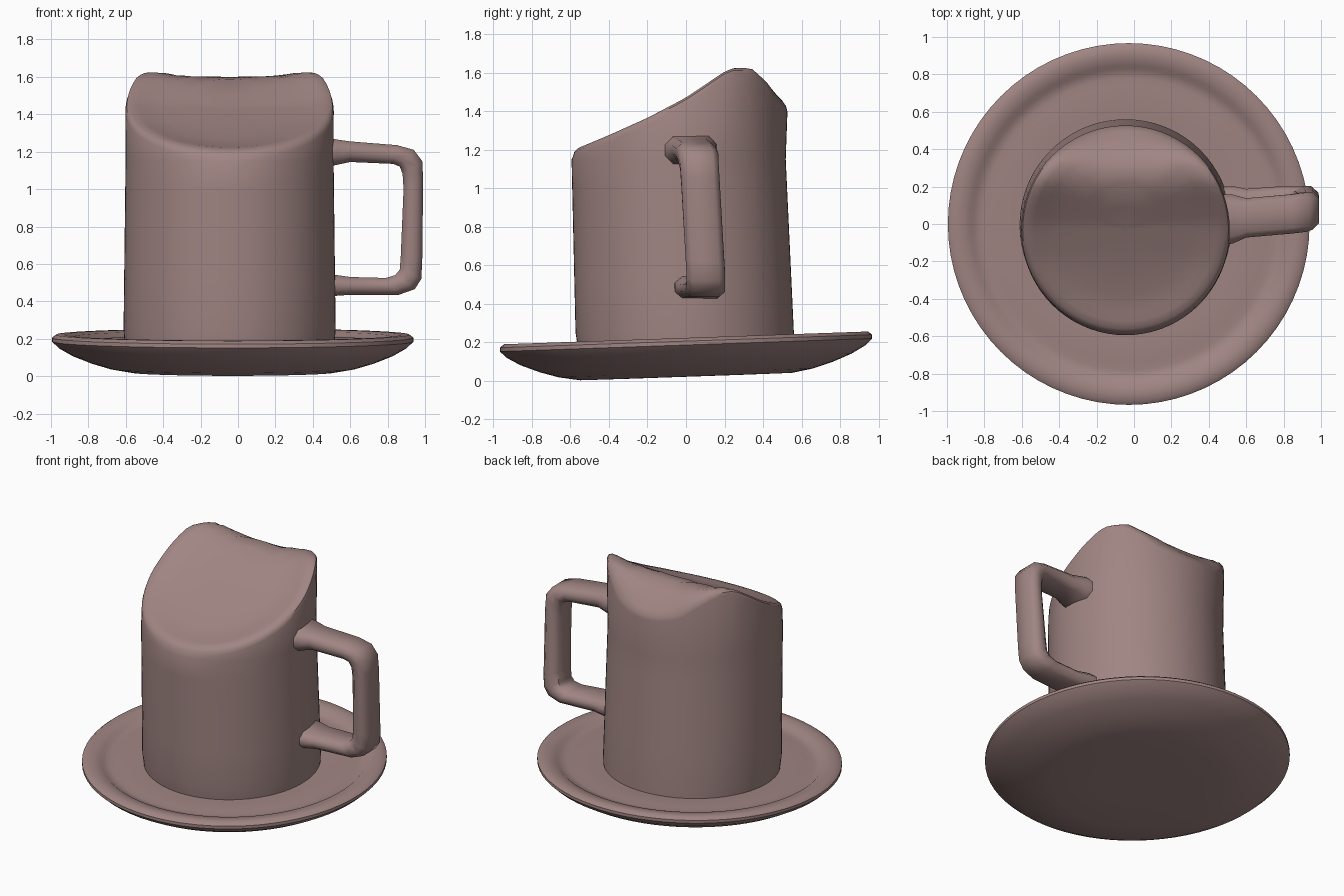
import bpy, bmesh, math

cube = bpy.data.objects.get("Cube")
if cube:
    bpy.data.objects.remove(cube)

clay = bpy.data.materials.new("dusty_rose_clay")
clay.use_nodes = True
COLOUR = (0.35, 0.235, 0.226, 1)
clay.diffuse_color = COLOUR
clay.node_tree.nodes["Principled BSDF"].inputs["Base Color"].default_value = COLOUR

SIDES = 72
LEAN = 0.035  # the whole piece leans slightly to the front


def loft(name, rings, angle=40):
    """Join closed rings of points with quads and cap both ends."""
    bm = bmesh.new()
    loops = [[bm.verts.new(p) for p in ring] for ring in rings]
    n = len(loops[0])
    for a, b in zip(loops, loops[1:]):
        for i in range(n):
            j = (i + 1) % n
            bm.faces.new((a[i], a[j], b[j], b[i]))
    bm.faces.new(loops[0][::-1])
    bm.faces.new(loops[-1])
    bmesh.ops.recalc_face_normals(bm, faces=bm.faces)
    mesh = bpy.data.meshes.new(name)
    bm.to_mesh(mesh)
    bm.free()
    mesh.materials.append(clay)
    obj = bpy.data.objects.new(name, mesh)
    bpy.context.collection.objects.link(obj)
    bpy.ops.object.select_all(action='DESELECT')
    obj.select_set(True)
    bpy.context.view_layer.objects.active = obj
    bpy.ops.object.shade_smooth_by_angle(angle=math.radians(angle))
    return obj


def circle(radius, height, cx, cy=0):
    """Ring whose height may be a number or a function of y."""
    ring = []
    for i in range(SIDES):
        t = 2 * math.pi * i / SIDES
        y = radius * math.sin(t) + cy
        z = height(y) if callable(height) else height
        ring.append((cx + radius * math.cos(t), y, z))
    return ring


def interpolate(points, v):
    if v <= points[0][0]:
        return points[0][1]
    for (a, za), (b, zb) in zip(points, points[1:]):
        if v <= b:
            return za + (zb - za) * (v - a) / (b - a)
    return points[-1][1]


# Saucer: shallow dish with a raised rim and a faint ring inside it
dish = [(0.3, 0.02), (0.55, 0.021), (0.66, 0.04), (0.76, 0.07), (0.86, 0.11),
        (0.93, 0.15), (0.967, 0.185), (0.967, 0.205), (0.945, 0.222), (0.9, 0.222),
        (0.85, 0.212), (0.83, 0.195), (0.78, 0.187), (0.74, 0.193), (0.6, 0.185), (0.3, 0.18)]
loft("saucer", [[(x, y, z + LEAN * y) for x, y, z in circle(r, h, -0.028)]
                for r, h in dish])

# Cup: round wall closed by a sloping, slightly dished top
SLOPE = [(-0.58, 1.2), (-0.4, 1.275), (-0.2, 1.365), (0, 1.47), (0.2, 1.605),
         (0.25, 1.625), (0.34, 1.622), (0.42, 1.55), (0.47, 1.48), (0.54, 1.42)]
CX, R = -0.045, 0.57


def wall(level):
    centre = -0.005 - LEAN * (level - 0.2)
    return circle(R - 0.012 * level, level, CX, centre)


rings = [circle(R - 0.01, 0.16, CX)]
rings += [wall(z) for z in (0.25, 0.5, 0.75, 1.0, 1.15)]
for r, drop in [(0.557, 0.035), (0.55, 0.012), (0.53, 0), (0.49, 0.002),
                (0.44, 0.015), (0.35, 0.022), (0.25, 0.025), (0.12, 0.025), (0.02, 0.025)]:
    rings.append(circle(r, lambda y, d=drop: interpolate(SLOPE, y) - d, CX, -0.03))
loft("cup", rings)

# Handle: squared loop given as outer and inner edges in the xz plane, plus half width
stations = [((0.44, 1.28), (0.44, 1.11), 0.14), ((0.53, 1.265), (0.53, 1.13), 0.13),
            ((0.6, 1.255), (0.6, 1.145), 0.105), ((0.85, 1.235), (0.83, 1.135), 0.105),
            ((0.94, 1.21), (0.865, 1.12), 0.105), ((0.985, 1.15), (0.88, 1.08), 0.1),
            ((0.99, 1.05), (0.885, 1.0), 0.1), ((0.985, 0.62), (0.87, 0.64), 0.1),
            ((0.98, 0.52), (0.865, 0.57), 0.1), ((0.945, 0.465), (0.84, 0.54), 0.1),
            ((0.86, 0.435), (0.79, 0.525), 0.105), ((0.6, 0.435), (0.6, 0.53), 0.11),
            ((0.53, 0.43), (0.53, 0.54), 0.13), ((0.44, 0.42), (0.44, 0.55), 0.13)]
SECTION = [(-1, 0.3), (-0.7, 0), (0.7, 0), (1, 0.3), (1, 0.7), (0.7, 1), (-0.7, 1), (-1, 0.7)]
rings = []
for (xo, zo), (xi, zi), half in stations:
    middle = 0.105 - 0.055 * (zo - 0.45) + 0.08 * (xo - 0.95)
    rings.append([(xo + (xi - xo) * t, middle + half * s, zo + (zi - zo) * t)
                  for s, t in SECTION])
loft("handle", rings, 50)
